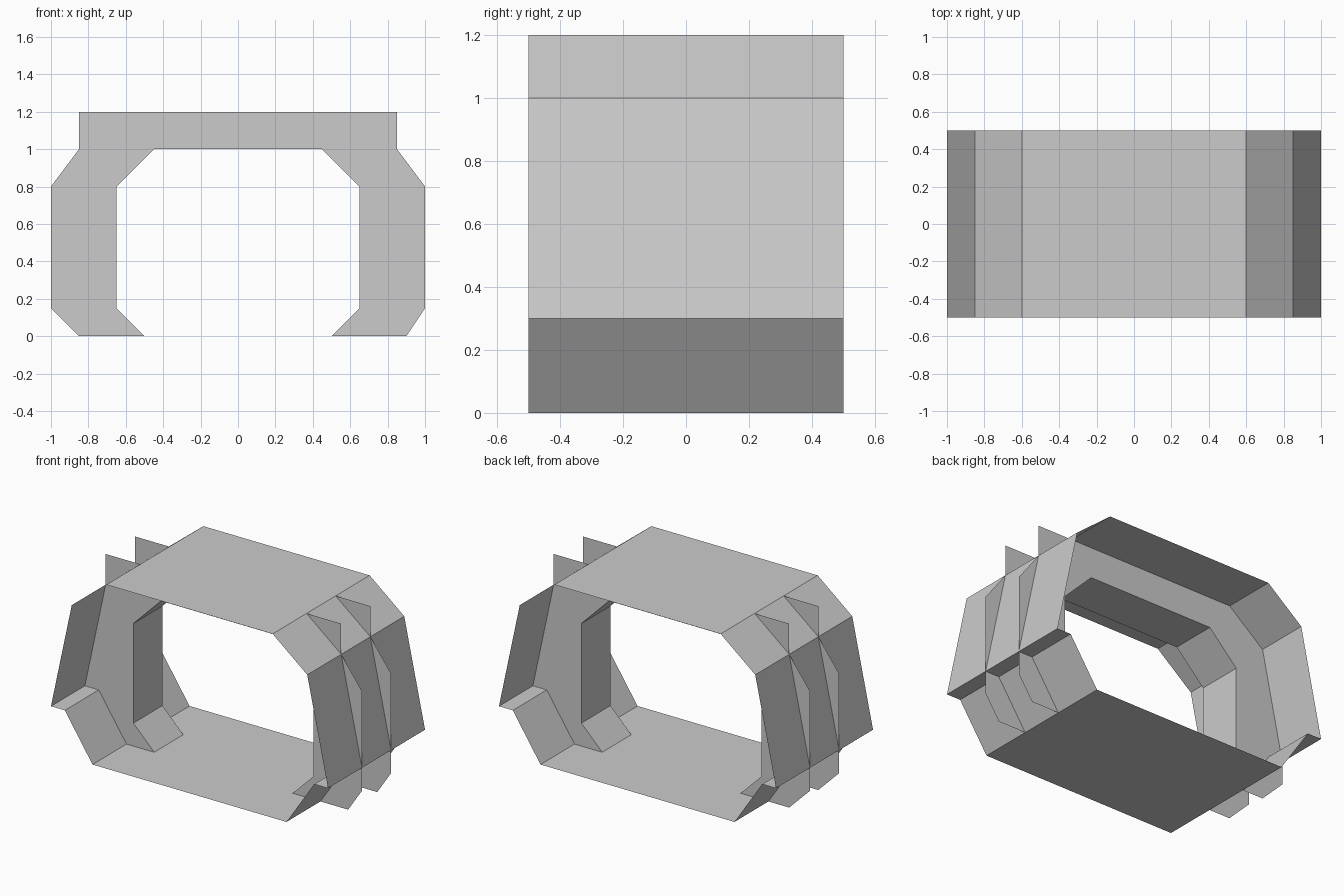
import bpy, bmesh

if "Cube" in bpy.data.objects:
    bpy.data.objects.remove(bpy.data.objects["Cube"])


def make_object(name, build):
    bm = bmesh.new()
    build(bm)
    mesh = bpy.data.meshes.new(name)
    bm.to_mesh(mesh)
    bm.free()
    obj = bpy.data.objects.new(name, mesh)
    bpy.context.collection.objects.link(obj)
    return obj


def sheet(name, profile, half_depth, closed):
    """Sweep an x-z profile along y as a thin open-ended surface."""
    def build(bm):
        front = [bm.verts.new((x, -half_depth, z)) for x, z in profile]
        back = [bm.verts.new((x, half_depth, z)) for x, z in profile]
        n = len(profile)
        for i in range(n if closed else n - 1):
            j = (i + 1) % n
            bm.faces.new((back[i], back[j], front[j], front[i]))
    return make_object(name, build)


def plate(name, profile, y):
    """Flat x-z plate facing away from the centre."""
    def build(bm):
        points = profile if y < 0 else profile[::-1]
        bm.faces.new([bm.verts.new((x, y, z)) for x, z in points])
    return make_object(name, build)


# Outer shell: floor, sloped skirts, ledges, leaning walls and bevelled roof
half = [(0.7, 0), (0.9, 0.3), (1.0, 0.3), (0.85, 1.0), (0.6, 1.2)]
shell = half + [(-x, z) for x, z in reversed(half)]
sheet("outer_shell", shell, 0.5, True)

# Inner lining between the two frame plates
inner_half = [(-0.5, 0), (-0.65, 0.15), (-0.65, 0.8), (-0.45, 1.0)]
inner = inner_half + [(-x, z) for x, z in reversed(inner_half)]
sheet("inner_lining", inner, 0.15, False)

# Arch-shaped frame plates, whose feet differ slightly left and right
outer = [(0.9, 0), (1, 0.15), (1, 0.8), (0.85, 1.0), (0.85, 1.2),
         (-0.85, 1.2), (-0.85, 1.0), (-1, 0.8), (-1, 0.15), (-0.85, 0)]
for label, y in (("front", -0.15), ("back", 0.15)):
    plate(label + "_frame_plate", outer + inner, y)
